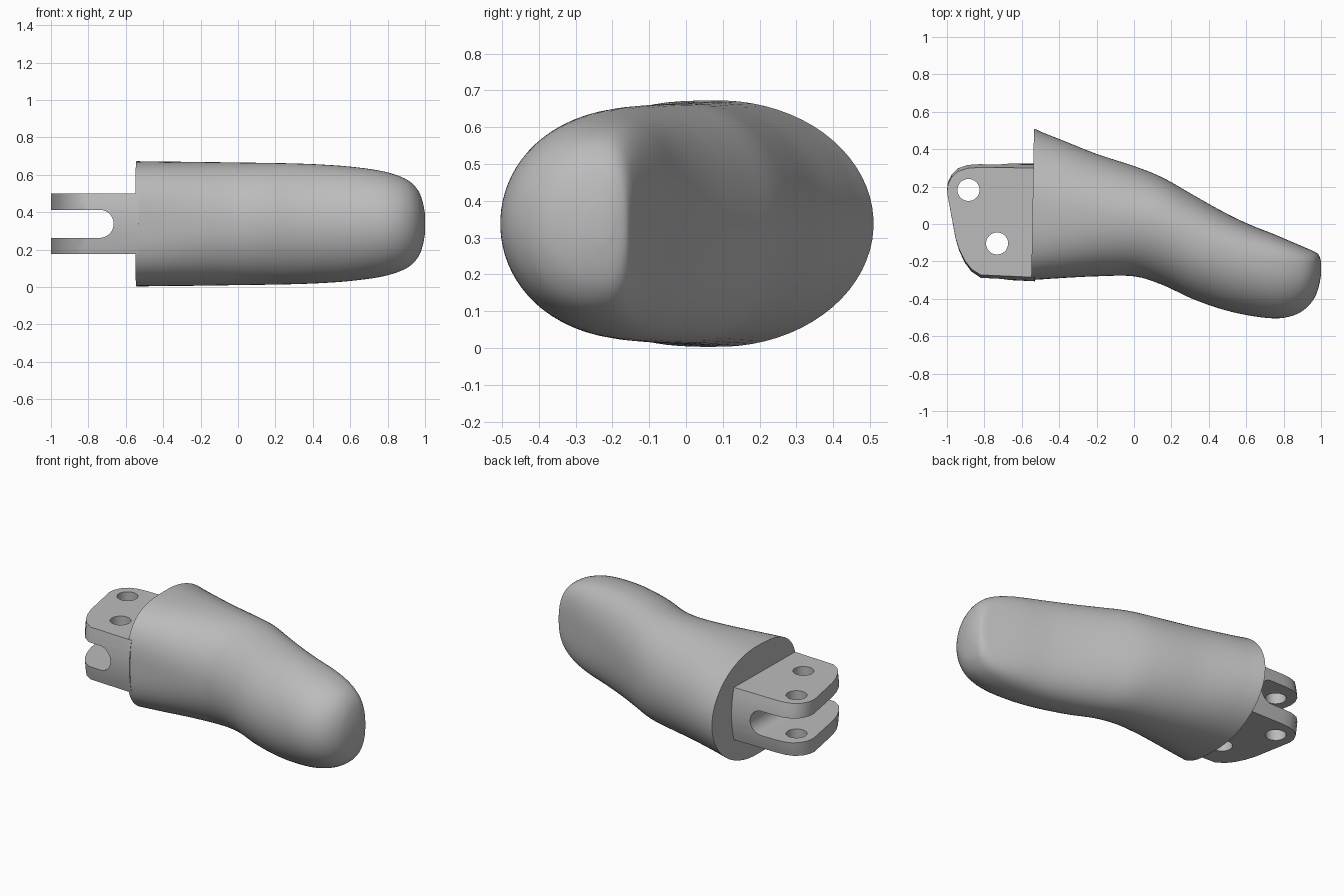
import bpy, bmesh, math
from mathutils import Vector

if "Cube" in bpy.data.objects:
    bpy.data.objects.remove(bpy.data.objects["Cube"])

grey = bpy.data.materials.new("light grey")
grey.use_nodes = True
grey.diffuse_color = (0.5, 0.5, 0.5, 1)
grey.node_tree.nodes["Principled BSDF"].inputs["Base Color"].default_value = (0.5, 0.5, 0.5, 1)

MID = 0.338          # height of the symmetry plane
SIDES = 72
STEPS = 4


def make_object(name, bm):
    bmesh.ops.recalc_face_normals(bm, faces=bm.faces)
    mesh = bpy.data.meshes.new(name)
    bm.to_mesh(mesh)
    bm.free()
    mesh.materials.append(grey)
    obj = bpy.data.objects.new(name, mesh)
    bpy.context.collection.objects.link(obj)
    return obj


def loft(name, rings):
    bm = bmesh.new()
    loops = [[bm.verts.new(p) for p in ring] for ring in rings]
    for a, b in zip(loops, loops[1:]):
        for i in range(len(a)):
            j = (i + 1) % len(a)
            bm.faces.new((a[i], a[j], b[j], b[i]))
    bm.faces.new(loops[0])
    bm.faces.new(loops[-1])
    return make_object(name, bm)


def smooth(obj, angle):
    bpy.ops.object.select_all(action='DESELECT')
    obj.select_set(True)
    bpy.context.view_layer.objects.active = obj
    bpy.ops.object.shade_smooth_by_angle(angle=math.radians(angle))


def cut(obj, cutter):
    mod = obj.modifiers.new("cut", 'BOOLEAN')
    mod.operation = 'DIFFERENCE'
    mod.solver = 'EXACT'
    mod.object = cutter
    bpy.context.view_layer.objects.active = obj
    bpy.ops.object.modifier_apply(modifier=mod.name)
    bpy.data.objects.remove(cutter)


def catmull(p, t):
    a, b, c, d = p
    return b + 0.5 * t * (c - a + t * (2*a - 5*b + 4*c - d + t * (3*(b - c) + d - a)))


# Fingertip: x, front y, back y, half height, peak position, front and back roundness
sections = [Vector(s) for s in (
    (-0.542, -0.30, 0.51, 0.335, 0.48, 3.0, 2.0),
    (-0.40, -0.29, 0.455, 0.333, 0.48, 2.7, 2.0),
    (-0.20, -0.28, 0.375, 0.331, 0.50, 2.3, 2.0),
    (0.0, -0.28, 0.31, 0.328, 0.52, 2.1, 2.0),
    (0.15, -0.325, 0.25, 0.326, 0.55, 2.0, 2.1),
    (0.30, -0.395, 0.165, 0.323, 0.56, 2.0, 2.2),
    (0.45, -0.45, 0.08, 0.317, 0.58, 2.0, 2.3),
    (0.60, -0.487, 0.005, 0.306, 0.60, 2.0, 2.5),
    (0.75, -0.505, -0.055, 0.286, 0.62, 2.0, 2.8),
    (0.85, -0.49, -0.098, 0.26, 0.64, 2.0, 3.0),
    (0.92, -0.45, -0.128, 0.225, 0.65, 2.0, 3.0),
    (0.965, -0.395, -0.148, 0.175, 0.65, 2.0, 3.0),
    (0.988, -0.335, -0.165, 0.115, 0.62, 2.0, 2.6),
    (1.0, -0.27, -0.20, 0.05, 0.55, 2.0, 2.0))]


def section_ring(s):
    x, y0, y1, h, peak, n_front, n_back = s
    centre = y0 + (y1 - y0) * peak
    ring = []
    for i in range(SIDES):
        a = 2 * math.pi * (i + 0.5) / SIDES
        u, v = math.cos(a), math.sin(a)
        n = n_back if u > 0 else n_front
        reach = y1 - centre if u > 0 else y0 - centre
        y = centre + reach * abs(u) ** (2 / n)
        z = MID + math.copysign(h * abs(v) ** (2 / n), v)
        tilt = 0.018 * (y - 0.1) if x < -0.5 else 0
        ring.append((x + tilt, y, z))
    return ring


rings = []
last = len(sections) - 1
for k in range(last):
    p = [sections[min(max(k + o, 0), last)] for o in (-1, 0, 1, 2)]
    rings += [section_ring(catmull(p, t / STEPS)) for t in range(STEPS)]
rings.append(section_ring(sections[last]))
smooth(loft("fingertip_body", rings), 50)

# Hinge block with gently bulging sides
outline = [(-0.53, 0.30), (-0.83, 0.302), (-0.89, 0.298), (-0.94, 0.282),
           (-0.975, 0.25), (-0.995, 0.21), (-1.0, 0.17), (-0.955, -0.07),
           (-0.935, -0.135), (-0.905, -0.195), (-0.87, -0.24), (-0.82, -0.272),
           (-0.53, -0.285)]
block_rings = []
for i in range(9):
    f = i / 4 - 1
    bulge = 1 + 0.075 * (1 - f * f)
    block_rings.append([(x, y * bulge, MID + 0.162 * f) for x, y in outline])
block = loft("hinge_block", block_rings)


def prism(name, points, offset):
    return loft(name, [[Vector(p) + offset * s for p in points] for s in (-1, 1)])


# Slot with a rounded inner end
R = 0.075
slot = [(-1.2, 0, MID - R)]
for i in range(25):
    a = math.pi * (i / 24 - 0.5)
    slot.append((-0.74 + R * math.cos(a), 0, MID + R * math.sin(a)))
slot.append((-1.2, 0, MID + R))
cut(block, prism("slot_cutter", slot, Vector((0, 1, 0))))

# Pin holes
for x, y in ((-0.885, 0.182), (-0.732, -0.104)):
    hole = [(x + 0.059 * math.cos(a), y + 0.059 * math.sin(a), MID)
            for a in (2 * math.pi * i / 40 for i in range(40))]
    cut(block, prism("hole_cutter", hole, Vector((0, 0, 1))))
smooth(block, 30)
